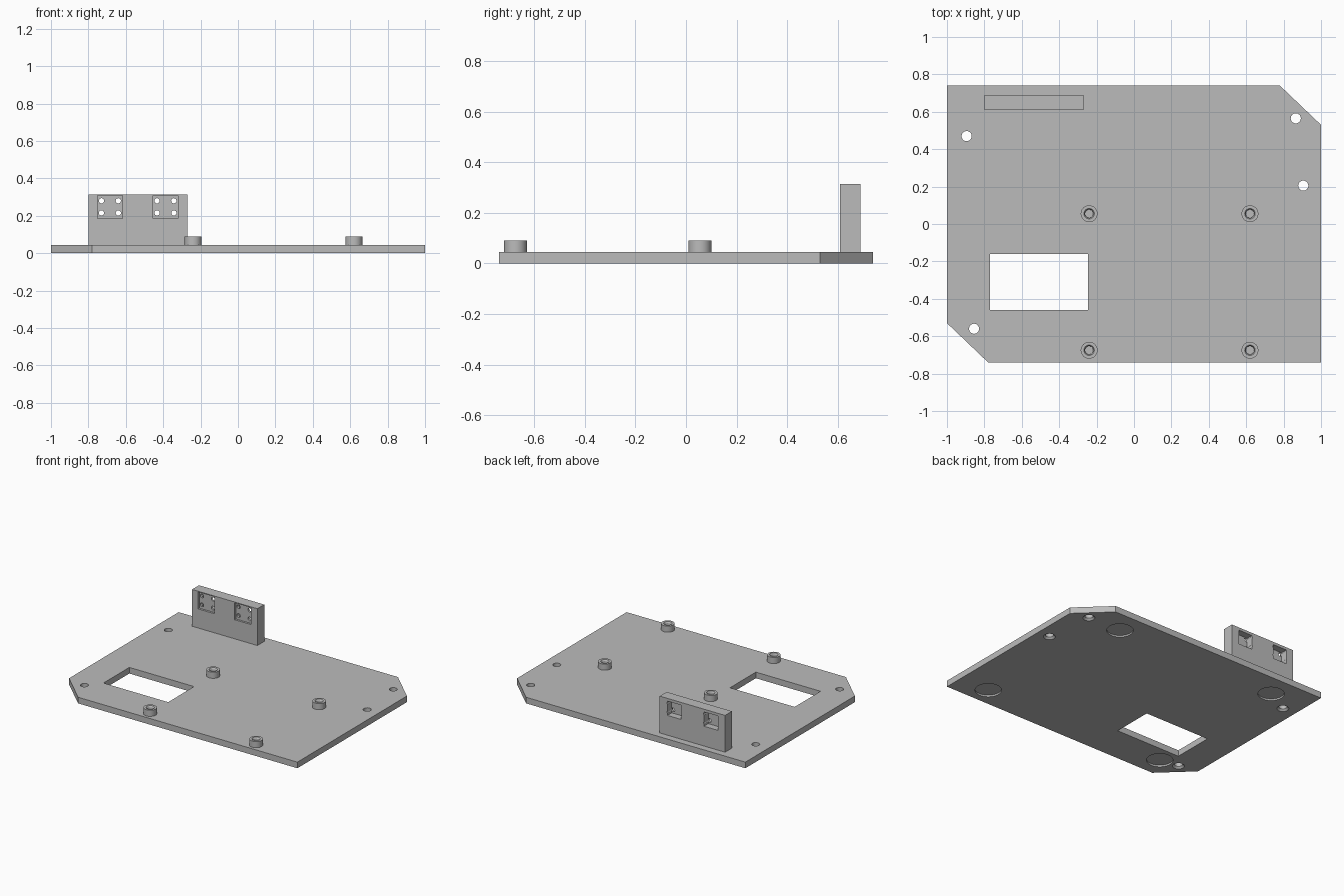
import bpy, bmesh, math

cube = bpy.data.objects.get("Cube")
if cube:
    bpy.data.objects.remove(cube, do_unlink=True)

grey = bpy.data.materials.new("plain grey")
grey.use_nodes = True
COLOUR = (0.5, 0.5, 0.5, 1)
grey.diffuse_color = COLOUR
grey.node_tree.nodes["Principled BSDF"].inputs["Base Color"].default_value = COLOUR

T = 0.045  # plate thickness


def finish(bm, name):
    bmesh.ops.recalc_face_normals(bm, faces=bm.faces)
    mesh = bpy.data.meshes.new(name)
    bm.to_mesh(mesh)
    bm.free()
    mesh.materials.append(grey)
    ob = bpy.data.objects.new(name, mesh)
    bpy.context.collection.objects.link(ob)
    return ob


def box(bm, x0, x1, y0, y1, z0, z1):
    verts = bmesh.ops.create_cube(bm, size=1)["verts"]
    for v in verts:
        v.co.x = x1 if v.co.x > 0 else x0
        v.co.y = y1 if v.co.y > 0 else y0
        v.co.z = z1 if v.co.z > 0 else z0


def turned(bm, x, y, profile, n=32, along_y=False):
    """Closed solid turned from (radius, height) points, capped at both ends."""
    rings = []
    for r, h in profile:
        ring = []
        for i in range(n):
            a = math.tau * i / n
            u, v = x + r * math.cos(a), y + r * math.sin(a)
            ring.append(bm.verts.new((u, h, v) if along_y else (u, v, h)))
        rings.append(ring)
    for a, b in zip(rings, rings[1:]):
        for i in range(n):
            j = (i + 1) % n
            bm.faces.new((a[i], a[j], b[j], b[i]))
    bm.faces.new(rings[0])
    bm.faces.new(rings[-1])


def cut(target, bm):
    cutter = finish(bm, target.name + "_cutter")
    mod = target.modifiers.new("cut", "BOOLEAN")
    mod.operation = "DIFFERENCE"
    mod.solver = "EXACT"
    mod.object = cutter
    bpy.context.view_layer.update()
    graph = bpy.context.evaluated_depsgraph_get()
    result = bpy.data.meshes.new_from_object(target.evaluated_get(graph))
    target.modifiers.clear()
    target.data = result
    bpy.data.objects.remove(cutter, do_unlink=True)


def smooth(ob):
    bpy.ops.object.select_all(action="DESELECT")
    ob.select_set(True)
    bpy.context.view_layer.objects.active = ob
    bpy.ops.object.shade_smooth_by_angle(angle=math.radians(30))


# Base plate with two clipped corners
bm = bmesh.new()
outline = [(-1, 0.74), (0.78, 0.74), (1, 0.53), (1, -0.74), (-0.78, -0.74), (-1, -0.53)]
face = bm.faces.new([bm.verts.new((x, y, 0)) for x, y in outline])
top = bmesh.ops.extrude_face_region(bm, geom=[face])["geom"]
for v in top:
    if isinstance(v, bmesh.types.BMVert):
        v.co.z = T
plate = finish(bm, "base_plate")

# Rectangular opening, countersunk screw holes and shallow round underside recesses
bm = bmesh.new()
box(bm, -0.77, -0.245, -0.46, -0.16, -0.1, 0.1)
for x, y in [(-0.895, 0.47), (0.865, 0.565), (0.905, 0.205), (-0.855, -0.56)]:
    turned(bm, x, y, [(0.04, -0.02), (0.04, 0), (0.027, 0.013), (0.027, 0.1)])
for x, y in [(-0.71, 0.57), (0.6, 0.57), (-0.71, -0.58), (0.76, -0.6)]:
    turned(bm, x, y, [(0.088, -0.02), (0.088, 0.012)], 48)
cut(plate, bm)
smooth(plate)

# Standoffs with blind tapered bores
for x, side in ((-0.24, "right"), (0.62, "left")):
    for y, end in ((0.055, "rear"), (-0.675, "front")):
        bm = bmesh.new()
        turned(bm, x, y, [(0.045, T - 0.01), (0.045, 0.09), (0.028, 0.09),
                          (0.022, 0.08), (0.022, T + 0.005)])
        smooth(finish(bm, f"standoff_{end}_{side}"))

# Upright sensor bracket
bm = bmesh.new()
box(bm, -0.8, -0.27, 0.61, 0.69, T - 0.01, 0.315)
bracket = finish(bm, "upright_bracket")

# Shallow front pockets and deep rear windows, leaving a thin web
CENTRES = (-0.685, -0.388)
bm = bmesh.new()
for x in CENTRES:
    box(bm, x - 0.067, x + 0.067, 0.55, 0.625, 0.185, 0.309)
    box(bm, x - 0.056, x + 0.056, 0.64, 0.75, 0.19, 0.295)
cut(bracket, bm)

# Four pin holes through each web
bm = bmesh.new()
for x in CENTRES:
    for dx in (-0.045, 0.045):
        for z in (0.215, 0.28):
            turned(bm, x + dx, z, [(0.014, 0.6), (0.014, 0.7)], 20, along_y=True)
cut(bracket, bm)
smooth(bracket)
